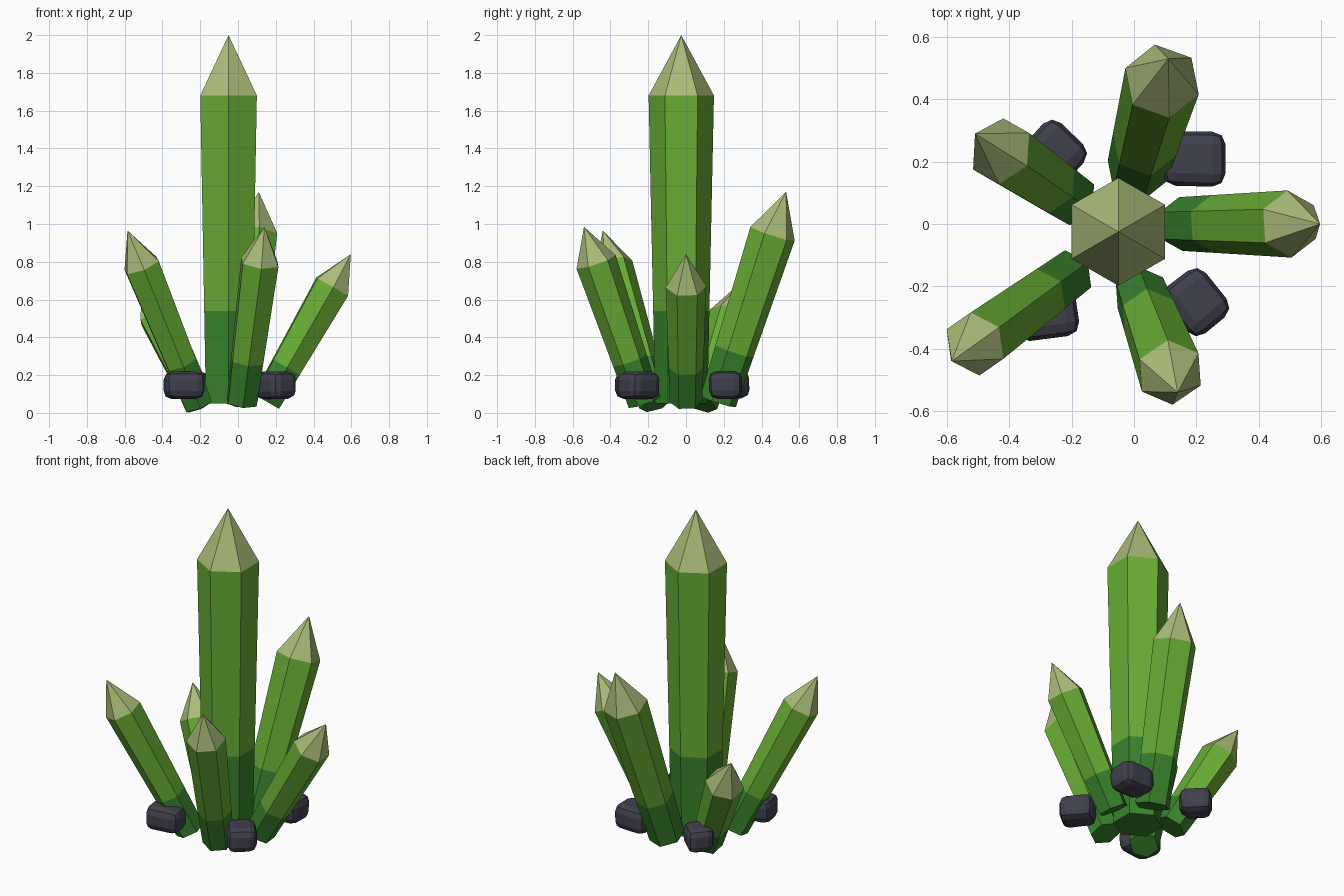
import bpy, bmesh, math, random
from mathutils import Vector, Matrix

if "Cube" in bpy.data.objects:
    bpy.data.objects.remove(bpy.data.objects["Cube"])

random.seed(4)


def material(name, rgb):
    m = bpy.data.materials.new(name)
    m.diffuse_color = (*rgb, 1)
    m.use_nodes = True
    m.node_tree.nodes["Principled BSDF"].inputs["Base Color"].default_value = m.diffuse_color
    return m


TIP = material("pale_green", (0.40, 0.50, 0.19))
SHAFT = material("bright_green", (0.14, 0.42, 0.035))
ROOT = material("deep_green", (0.04, 0.23, 0.025))
ROCK = material("dark_rock", (0.05, 0.052, 0.075))


def finish(name, bm, mats):
    bmesh.ops.recalc_face_normals(bm, faces=bm.faces)
    mesh = bpy.data.meshes.new(name)
    bm.to_mesh(mesh)
    bm.free()
    for m in mats:
        mesh.materials.append(m)
    obj = bpy.data.objects.new(name, mesh)
    bpy.context.collection.objects.link(obj)
    return obj


def crystal(name, base, tip, radius, shoulder, twist=0):
    """Six-sided tapered shaft with a darker root band and a pointed cap."""
    base, tip = Vector(base), Vector(tip)
    axis = tip - base
    rot = Vector((0, 0, 1)).rotation_difference(axis)
    bm = bmesh.new()
    rings = []
    for f in (0, 0.3, 1):
        r = radius * (0.8 + 0.2 * f)
        centre = base + axis * shoulder * f
        ring = []
        for i in range(6):
            a = math.radians(90 + twist + 60 * i)
            ring.append(bm.verts.new(centre + rot @ Vector((r * math.cos(a), r * math.sin(a), 0))))
        rings.append(ring)
    apex = bm.verts.new(tip)
    bm.faces.new(rings[0]).material_index = 2
    for i in range(6):
        j = (i + 1) % 6
        for k, mat in ((0, 2), (1, 1)):
            lo, hi = rings[k], rings[k + 1]
            bm.faces.new((lo[i], lo[j], hi[j], hi[i])).material_index = mat
        bm.faces.new((rings[2][i], rings[2][j], apex)).material_index = 0
    finish(name, bm, (TIP, SHAFT, ROOT))


def rock(name, x, y, size, angle):
    """Chunky chamfered block, slightly irregular."""
    bm = bmesh.new()
    bmesh.ops.create_cube(bm, size=1)
    for v in bm.verts:
        v.co = Vector(c * s * random.uniform(0.94, 1.04) for c, s in zip(v.co, size))
    bmesh.ops.bevel(bm, geom=bm.edges[:], offset=0.042, segments=2, profile=0.5, affect='EDGES')
    bm.transform(Matrix.Translation((x, y, 0.147)) @ Matrix.Rotation(math.radians(angle), 4, 'Z'))
    finish(name, bm, (ROCK,))


# Tall central crystal
crystal("main_crystal", (-0.05, -0.025, 0.05), (-0.05, -0.025, 2.0), 0.173, 0.836)

# Leaning crystals around it
crystal("right_crystal", (0.15, 0.0, 0.06), (0.597, 0.0, 0.84), 0.108, 0.78, 4)
crystal("back_crystal", (0.01, 0.17, 0.06), (0.11, 0.53, 1.17), 0.125, 0.80, 10)
crystal("back_left_crystal", (-0.2, 0.08, 0.045), (-0.51, 0.29, 0.69), 0.11, 0.73, 0)
crystal("front_left_crystal", (-0.21, -0.165, 0.042), (-0.585, -0.44, 0.965), 0.105, 0.80, 5)
crystal("front_crystal", (0.02, -0.22, 0.055), (0.14, -0.54, 0.985), 0.11, 0.80, 5)

# Rocks between the crystals
rock("back_right_rock", 0.19, 0.208, (0.205, 0.178, 0.148), 0)
rock("front_right_rock", 0.2, -0.25, (0.19, 0.165, 0.148), -52)
rock("front_left_rock", -0.285, -0.285, (0.21, 0.165, 0.148), 8)
rock("back_left_rock", -0.25, 0.235, (0.18, 0.15, 0.148), -42)
